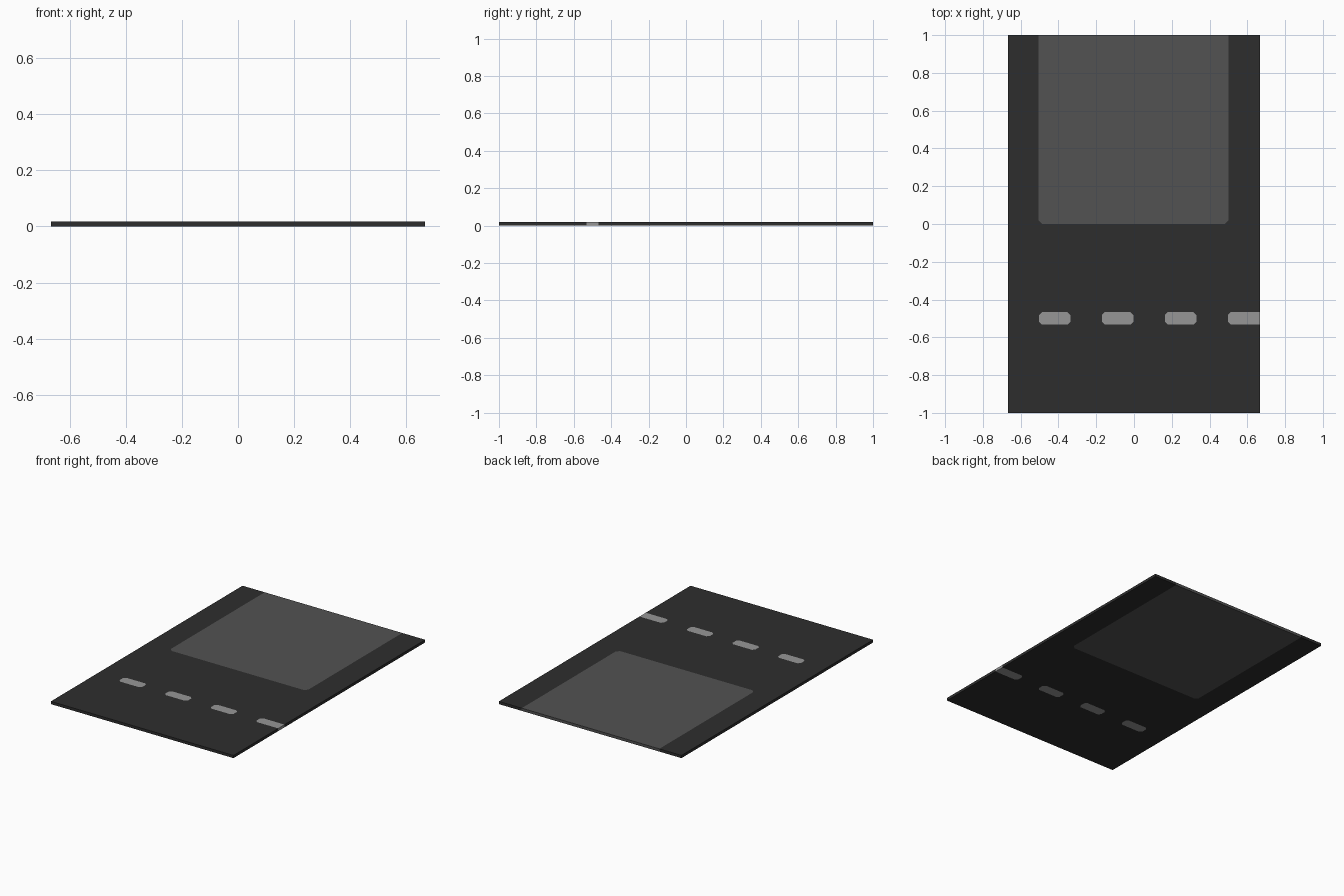
import bpy
from mathutils import Vector
from mathutils.geometry import delaunay_2d_cdt

if "Cube" in bpy.data.objects:
    bpy.data.objects.remove(bpy.data.objects["Cube"])

HX, HY, T = 0.667, 1.0, 0.018   # half width, half length, thickness


def material(name, v):
    m = bpy.data.materials.new(name)
    m.diffuse_color = (v, v, v, 1)
    m.use_nodes = True
    m.node_tree.nodes["Principled BSDF"].inputs["Base Color"].default_value = m.diffuse_color
    return m


def outline(x0, y0, x1, y1, c, chamfer):
    """Counter-clockwise rectangle; chamfer flags: SW, SE, NE, NW corners."""
    corners = [((x0, y0), (0, c), (c, 0)), ((x1, y0), (-c, 0), (0, c)),
               ((x1, y1), (0, -c), (-c, 0)), ((x0, y1), (c, 0), (0, -c))]
    pts = []
    for (p, a, b), cut in zip(corners, chamfer):
        pts += [(p[0] + a[0], p[1] + a[1]), (p[0] + b[0], p[1] + b[1])] if cut else [p]
    return pts


# Flat regions: whole tile, wide pad, row of dashes (the last runs into the edge)
regions = [outline(-HX, -HY, HX, HY, 0, (0, 0, 0, 0)),
           outline(-0.505, 0.0, 0.5, HY, 0.02, (1, 1, 0, 0))]
for i in range(4):
    x = -0.503 + i / 3
    last = i == 3
    regions.append(outline(x, -0.533, HX if last else x + 0.167, -0.467, 0.015,
                           (1, not last, not last, 1)))

coords, loops = [], []
for r in regions:
    loops.append(list(range(len(coords), len(coords) + len(r))))
    coords += [Vector(p) for p in r]
verts, _, tris, _, _, origin = delaunay_2d_cdt(coords, [], loops, 0, 1e-5)


def on_rim(a, b):
    return any(abs(a[k] - s) < 1e-4 and abs(b[k] - s) < 1e-4
               for k, h in ((0, HX), (1, HY)) for s in (-h, h))


def build(name, mat, wanted):
    """Top, underside and outer rim of the regions whose index is wanted."""
    n = len(verts)
    faces = []
    for f, o in zip(tris, origin):
        if not wanted(max(o)):
            continue
        faces += [tuple(f), tuple(i + n for i in reversed(f))]
        for a, b in zip(f, list(f[1:]) + [f[0]]):
            if on_rim(verts[a], verts[b]):
                faces.append((b, a, a + n, b + n))
    used = sorted({i for f in faces for i in f})
    new = {old: k for k, old in enumerate(used)}
    pts = [(*verts[i % n], T if i < n else 0) for i in used]
    me = bpy.data.meshes.new(name)
    me.from_pydata(pts, [], [[new[i] for i in f] for f in faces])
    me.materials.append(mat)
    me.update()
    bpy.context.collection.objects.link(bpy.data.objects.new(name, me))


build("road_surface", material("dark asphalt", 0.027), lambda k: k == 0)
build("paved_pad", material("mid grey paving", 0.084), lambda k: k == 1)
build("lane_dashes", material("light grey paint", 0.305), lambda k: k > 1)
